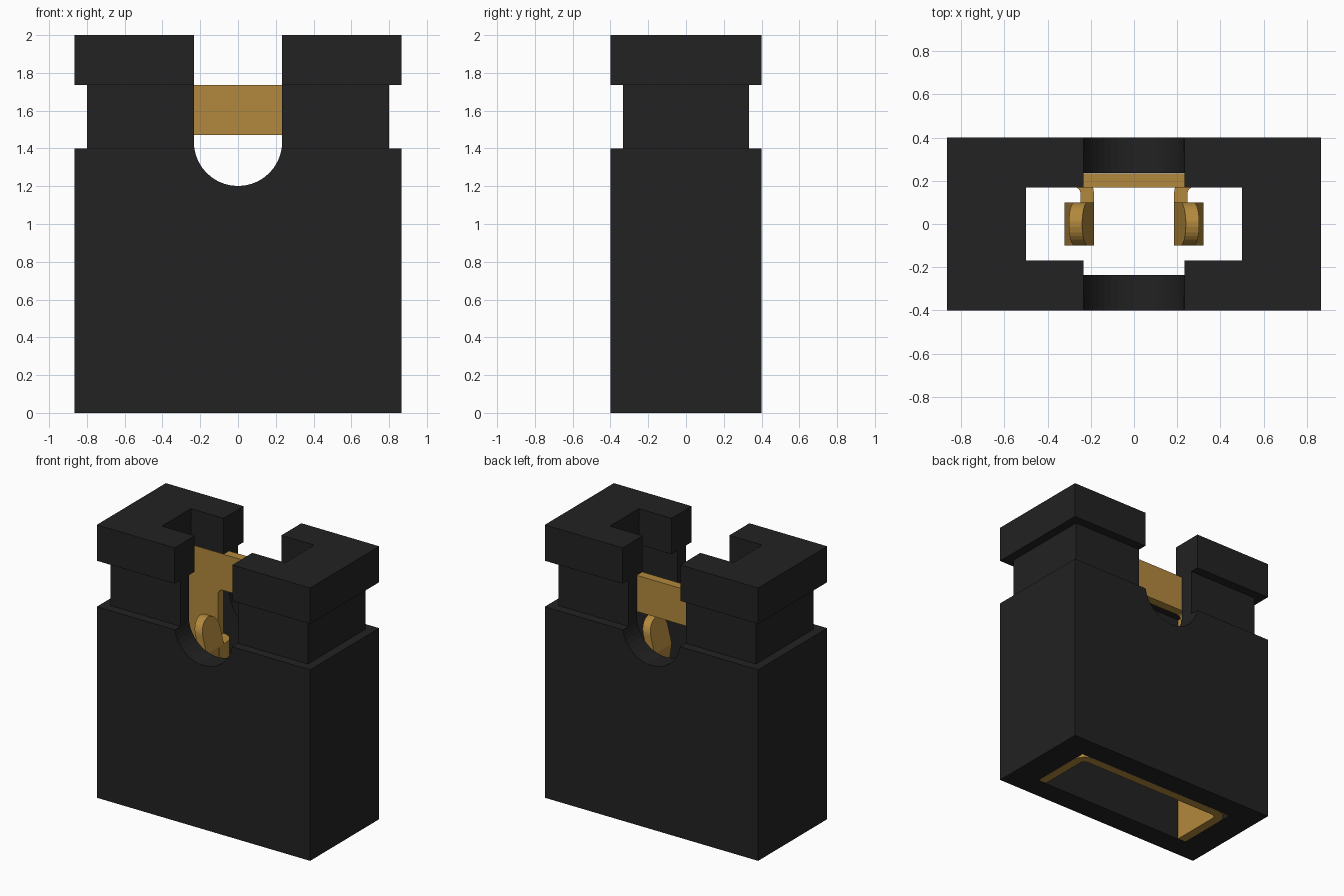
import bpy, bmesh, math

if "Cube" in bpy.data.objects:
    bpy.data.objects.remove(bpy.data.objects["Cube"])

def material(name, rgb):
    m = bpy.data.materials.new(name)
    m.diffuse_color = (*rgb, 1)
    m.use_nodes = True
    m.node_tree.nodes["Principled BSDF"].inputs["Base Color"].default_value = m.diffuse_color
    return m

BLACK = material("black plastic", (0.016, 0.016, 0.016))
GOLD = material("gold metal", (0.45, 0.25, 0.047))

def finish(name, bm, mat):
    bmesh.ops.recalc_face_normals(bm, faces=bm.faces)
    me = bpy.data.meshes.new(name)
    bm.to_mesh(me)
    bm.free()
    me.materials.append(mat)
    ob = bpy.data.objects.new(name, me)
    bpy.context.collection.objects.link(ob)
    return ob

def stepped(name, levels, mat):
    """Stack of rectangles (half x, half y, z) joined into one closed solid."""
    bm = bmesh.new()
    rings = [[bm.verts.new((sx * x, sy * y, z)) for sx, sy in ((-1, -1), (1, -1), (1, 1), (-1, 1))]
             for x, y, z in levels]
    for a, b in zip(rings, rings[1:]):
        for i in range(4):
            j = (i + 1) % 4
            bm.faces.new((a[i], a[j], b[j], b[i]))
    bm.faces.new(rings[0])
    bm.faces.new(rings[-1])
    return finish(name, bm, mat)

def prism(name, pts, axis, lo, hi, mat):
    """Extrude a 2D profile along an axis: y uses (x, z) points, z uses (x, y)."""
    def at(p, d):
        return (p[0], d, p[1]) if axis == 'y' else (p[0], p[1], d)
    bm = bmesh.new()
    a = [bm.verts.new(at(p, lo)) for p in pts]
    b = [bm.verts.new(at(p, hi)) for p in pts]
    n = len(pts)
    for i in range(n):
        j = (i + 1) % n
        bm.faces.new((a[i], a[j], b[j], b[i]))
    bm.faces.new(a)
    bm.faces.new(b)
    return finish(name, bm, mat)

def arc(cx, cy, r, a0, a1, n):
    return [(cx + r * math.cos(math.radians(a0 + (a1 - a0) * i / n)),
             cy + r * math.sin(math.radians(a0 + (a1 - a0) * i / n))) for i in range(n + 1)]

def cut(ob, cutter):
    """Subtract the cutter, bake the result and remove the cutter."""
    mod = ob.modifiers.new("cut", 'BOOLEAN')
    mod.operation, mod.solver, mod.object = 'DIFFERENCE', 'EXACT', cutter
    dg = bpy.context.evaluated_depsgraph_get()
    me = bpy.data.meshes.new_from_object(ob.evaluated_get(dg))
    ob.modifiers.clear()
    ob.data = me
    bpy.data.objects.remove(cutter)

# Housing: body, recessed neck and cap
housing = stepped("housing", [(.865, .4, 0), (.865, .4, 1.4), (.8, .333, 1.4),
                              (.8, .333, 1.737), (.865, .4, 1.737), (.865, .4, 2)], BLACK)
# Inner cavity, narrower through the cap
cut(housing, stepped("cavity_cutter", [(.66, .236, -.1), (.66, .236, 1.737),
                                       (.5, .168, 1.737), (.5, .168, 2.1)], BLACK))
# Round-bottomed slot from front to back
slot = [(.234, 2.1)] + arc(0, 1.435, .234, 0, -180, 20) + [(-.234, 2.1)]
cut(housing, prism("slot_cutter", slot, 'y', -.6, .6, BLACK))

# Metal clip: back plate with two wrapped ends, open at the front
outer = arc(-.558, .134, .1, 180, 90, 6)
inner = arc(-.558, .134, .035, 90, 180, 6)
left = [(-.658, -.234)] + outer
right = [(-x, y) for x, y in reversed(left)]
inner_left = inner + [(-.593, -.234)]
inner_right = [(-x, y) for x, y in reversed(inner_left)]
clip = prism("metal_clip", left + right + inner_right + inner_left, 'z', .001, 1.735, GOLD)
# Window below the bridge, with rounded upper corners
window = [(-.28, .6), (.28, .6)] + arc(.24, 1.43, .04, 0, 90, 5) + arc(-.24, 1.43, .04, 90, 180, 5)
cut(clip, prism("window_cutter", window, 'y', .1, .3, GOLD))

# Contact arms bent forward from the edges of the window
for s, side in ((-1, "left"), (1, "right")):
    bend = arc(.28, .139, .095, 90, 180, 6) + [(.185, .05), (.247, .05)] + arc(.28, .139, .033, 180, 90, 4)
    prism(side + "_contact_arm", [(s * x, y) for x, y in bend], 'z', .62, 1.12, GOLD)

# Spring fingers: lean inward to the contact point, then outward to a rounded tip
def finger_x(z):
    if z < 1.12:
        return .185 + .075 * (1.12 - z) / .52
    return .185 + .055 * (z - 1.12) / .22

for s, side in ((-1, "left"), (1, "right")):
    bm = bmesh.new()
    half = [(.1 * math.cos(t), 1.24 + .1 * math.sin(t)) for t in
            (math.pi / 2 * i / 8 for i in range(9))]
    rows = [(.1, .6), (.1, 1.12)] + half[:-1] + [(.012, 1.34)]
    prev = None
    rings = []
    for w, z in rows:
        x = finger_x(z)
        rings.append([bm.verts.new((s * (x + dx), y, z)) for dx, y in
                      ((0, -w), (0, w), (.062, w), (.062, -w))])
    for a, b in zip(rings, rings[1:]):
        for i in range(4):
            j = (i + 1) % 4
            bm.faces.new((a[i], a[j], b[j], b[i]))
    bm.faces.new(rings[0])
    bm.faces.new(rings[-1])
    finish(side + "_spring_finger", bm, GOLD)
